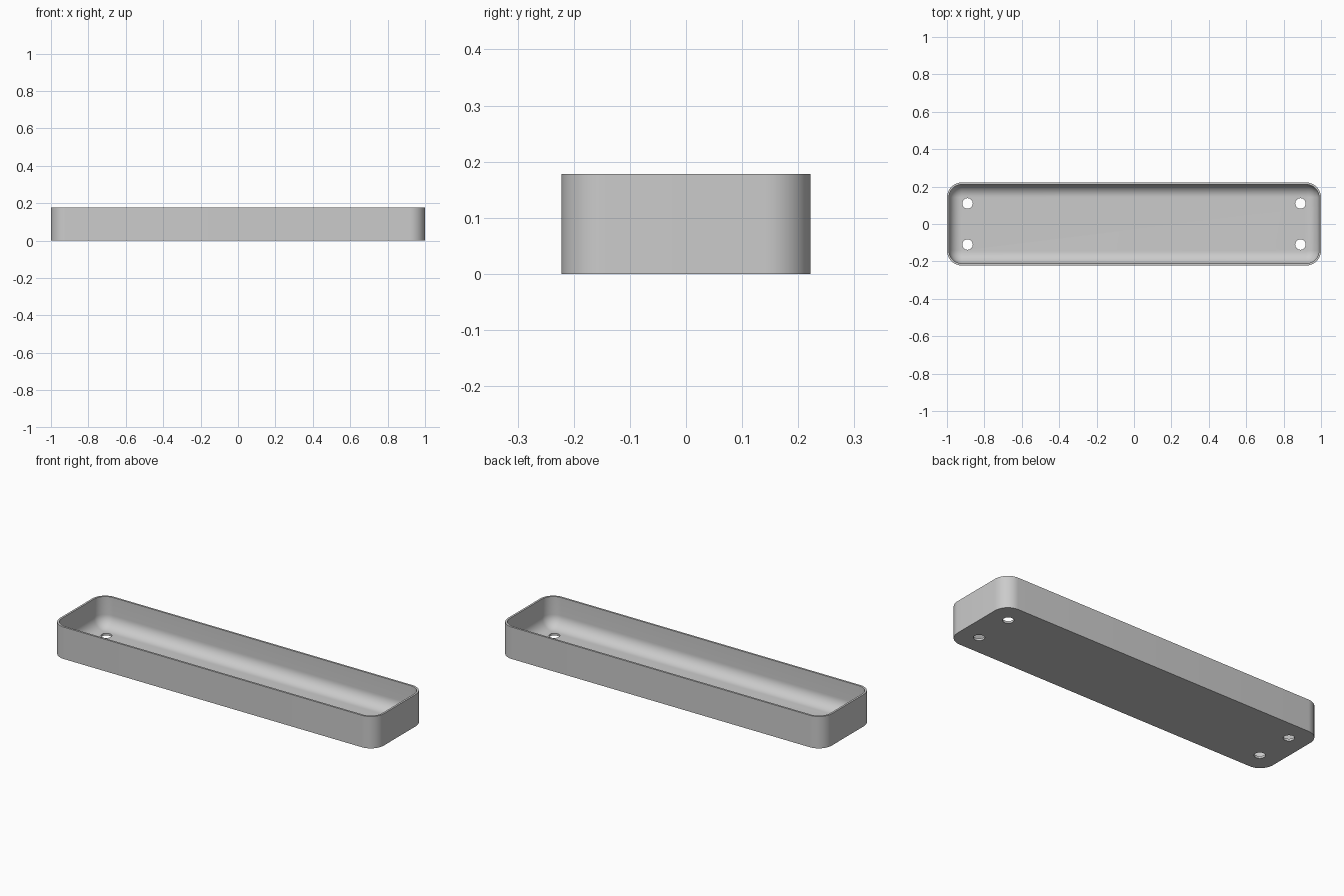
import bpy
import bmesh
from math import cos, sin, pi, radians

if "Cube" in bpy.data.objects:
    bpy.data.objects.remove(bpy.data.objects["Cube"], do_unlink=True)

HALF_X, HALF_Y, HEIGHT = 1.0, 0.222, 0.178
CORNER, WALL, FLOOR, FILLET = 0.08, 0.011, 0.012, 0.066
ARC = 12

grey = bpy.data.materials.new("plain grey")
grey.use_nodes = True
colour = (0.6, 0.6, 0.6, 1)
grey.diffuse_color = colour
grey.node_tree.nodes["Principled BSDF"].inputs["Base Color"].default_value = colour


def ring(bm, inset, z):
    """Rounded rectangle, set in from the outer wall."""
    r = CORNER - inset
    verts = []
    for q, (sx, sy) in enumerate([(1, 1), (-1, 1), (-1, -1), (1, -1)]):
        for i in range(ARC + 1):
            a = (q + i / ARC) * pi / 2
            verts.append(bm.verts.new((sx * (HALF_X - CORNER) + r * cos(a),
                                       sy * (HALF_Y - CORNER) + r * sin(a), z)))
    return verts


# Tray shell: outer wall, thin rim, inner wall, rounded inner edge, floor
levels = [(0, 0), (0, HEIGHT), (WALL, HEIGHT)]
for i in range(ARC + 1):
    a = i / ARC * pi / 2
    levels.append((WALL + FILLET * (1 - cos(a)), FLOOR + FILLET * (1 - sin(a))))

bm = bmesh.new()
rings = [ring(bm, inset, z) for inset, z in levels]
for low, high in zip(rings, rings[1:]):
    for i in range(len(low)):
        j = (i + 1) % len(low)
        bm.faces.new((low[i], low[j], high[j], high[i]))
bm.faces.new(rings[0][::-1])
bm.faces.new(rings[-1])
bmesh.ops.recalc_face_normals(bm, faces=bm.faces)
mesh = bpy.data.meshes.new("tray")
bm.to_mesh(mesh)
bm.free()
mesh.materials.append(grey)
tray = bpy.data.objects.new("tray", mesh)
bpy.context.collection.objects.link(tray)

# Four mounting holes through the floor
cutters = []
for x in (-0.89, 0.89):
    for y in (-0.11, 0.11):
        bpy.ops.mesh.primitive_cylinder_add(vertices=32, radius=0.028, depth=0.12,
                                            location=(x, y, 0))
        cutter = bpy.context.object
        cutter.name = "hole_cutter"
        cutter.data.materials.append(grey)
        cutter.hide_render = True
        cut = tray.modifiers.new("hole", "BOOLEAN")
        cut.operation = "DIFFERENCE"
        cut.solver = "EXACT"
        cut.object = cutter
        cutters.append(cutter)

bpy.ops.object.select_all(action="DESELECT")
tray.select_set(True)
bpy.context.view_layer.objects.active = tray
for name in [m.name for m in tray.modifiers]:
    bpy.ops.object.modifier_apply(modifier=name)
for cutter in cutters:
    bpy.data.objects.remove(cutter, do_unlink=True)
bpy.ops.object.shade_smooth_by_angle(angle=radians(30))
